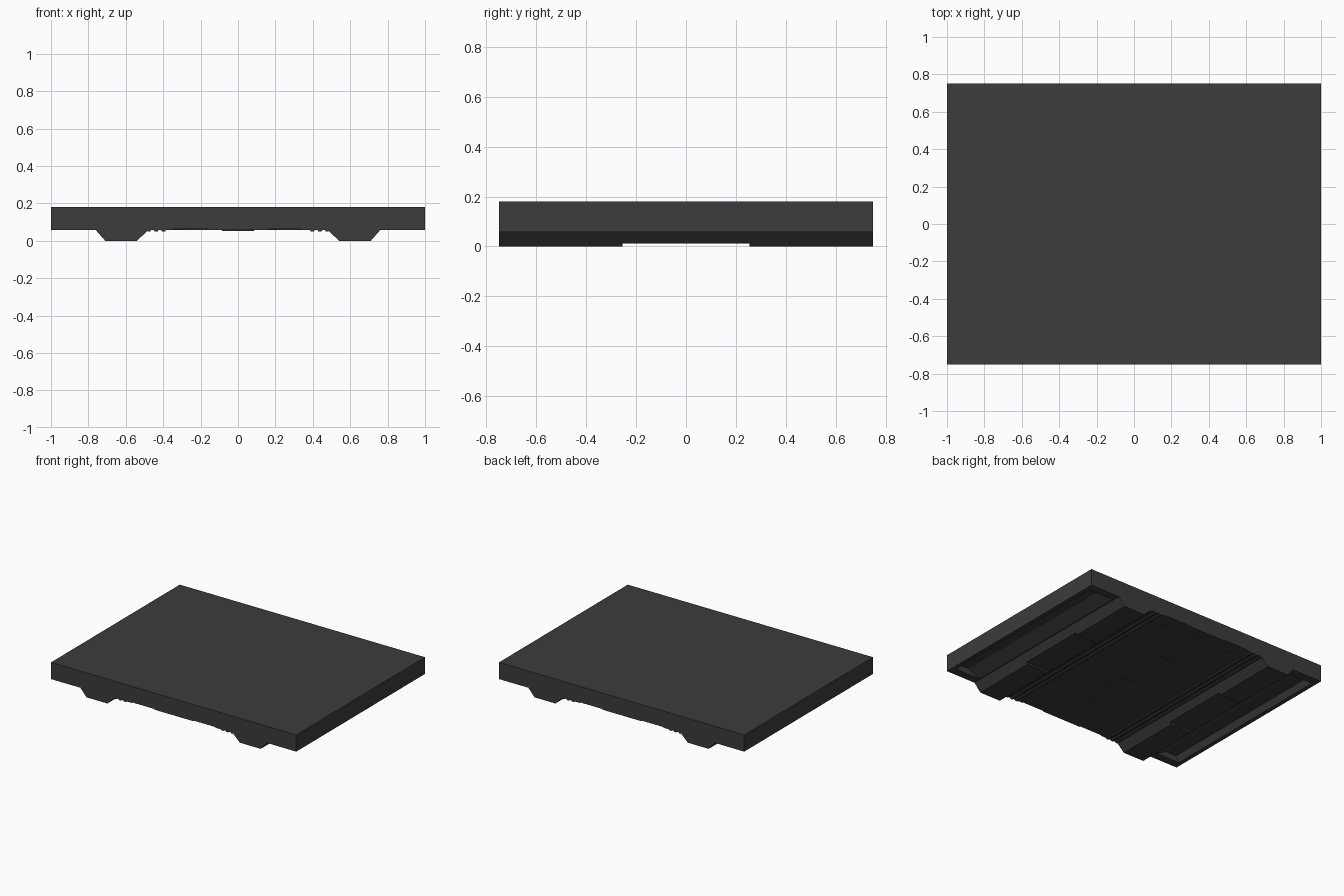
import bpy, bmesh, math

if "Cube" in bpy.data.objects:
    bpy.data.objects.remove(bpy.data.objects["Cube"])

dark = bpy.data.materials.new("dark_grey")
dark.diffuse_color = (0.045, 0.045, 0.045, 1)
dark.use_nodes = True
dark.node_tree.nodes["Principled BSDF"].inputs["Base Color"].default_value = dark.diffuse_color


def prism(name, profile, y0, y1):
    """Extrude an (x, z) profile along y."""
    bm = bmesh.new()
    face = bm.faces.new([bm.verts.new((x, y0, z)) for x, z in profile])
    ext = bmesh.ops.extrude_face_region(bm, geom=[face])
    verts = [g for g in ext["geom"] if isinstance(g, bmesh.types.BMVert)]
    bmesh.ops.translate(bm, verts=verts, vec=(0, y1 - y0, 0))
    bmesh.ops.recalc_face_normals(bm, faces=bm.faces)
    me = bpy.data.meshes.new(name)
    bm.to_mesh(me)
    bm.free()
    me.materials.append(dark)
    ob = bpy.data.objects.new(name, me)
    bpy.context.collection.objects.link(ob)
    return ob


def box(name, x0, x1, y0, y1, z0, z1):
    return prism(name, [(x0, z0), (x1, z0), (x1, z1), (x0, z1)], y0, y1)


def cut(target, cutter):
    cutter.hide_render = True
    mod = target.modifiers.new("cut", "BOOLEAN")
    mod.operation = "DIFFERENCE"
    mod.solver = "EXACT"
    mod.object = cutter
    bpy.context.view_layer.objects.active = target
    bpy.ops.object.modifier_apply(modifier=mod.name)
    bpy.data.objects.remove(cutter)


# Slab with two keel ribs and three fine ridges per side, one cross-section
B = 0.057
half = [(1, 0.18), (1, B), (0.76, B), (0.71, 0), (0.54, 0), (0.485, B - 0.004)]
for c in (0.477, 0.437, 0.397):
    half += [(c + 0.007, 0.05), (c - 0.007, 0.05), (c - 0.013, B), (c - 0.026, B)]
half[-1] = (0.36, B)
panel = prism("floor_panel", half + [(-x, z) for x, z in reversed(half)], -0.75, 0.75)

for s in (-1, 1):
    # Lowered middle of each rib
    cut(panel, box("rib_cutter", min(s * 0.5, s * 0.8), max(s * 0.5, s * 0.8),
                   -0.255, 0.255, -0.05, 0.012))
    # Sloped trough along each outer edge
    trough = [(0.97, B - 0.02), (0.97, B), (0.945, 0.10), (0.86, 0.10), (0.775, B), (0.775, B - 0.02)]
    cut(panel, prism("trough_cutter", [(s * x, z) for x, z in trough], -0.69, 0.69))
    # Shallow eight-sided notches at the ends of the underside
    for e in (-1, 1):
        bpy.ops.mesh.primitive_cylinder_add(vertices=8, radius=0.1, depth=0.02,
                                            location=(s * 0.25, e * 0.73, B - 0.005),
                                            rotation=(0, 0, math.pi / 8))
        cut(panel, bpy.context.object)

# Raised plates along the centre of the underside
for i, y in enumerate((-0.56, -0.187, 0.187, 0.56)):
    box(f"underside_plate_{i + 1}", -0.085, 0.085, y - 0.13, y + 0.13, 0.052, B + 0.003)
